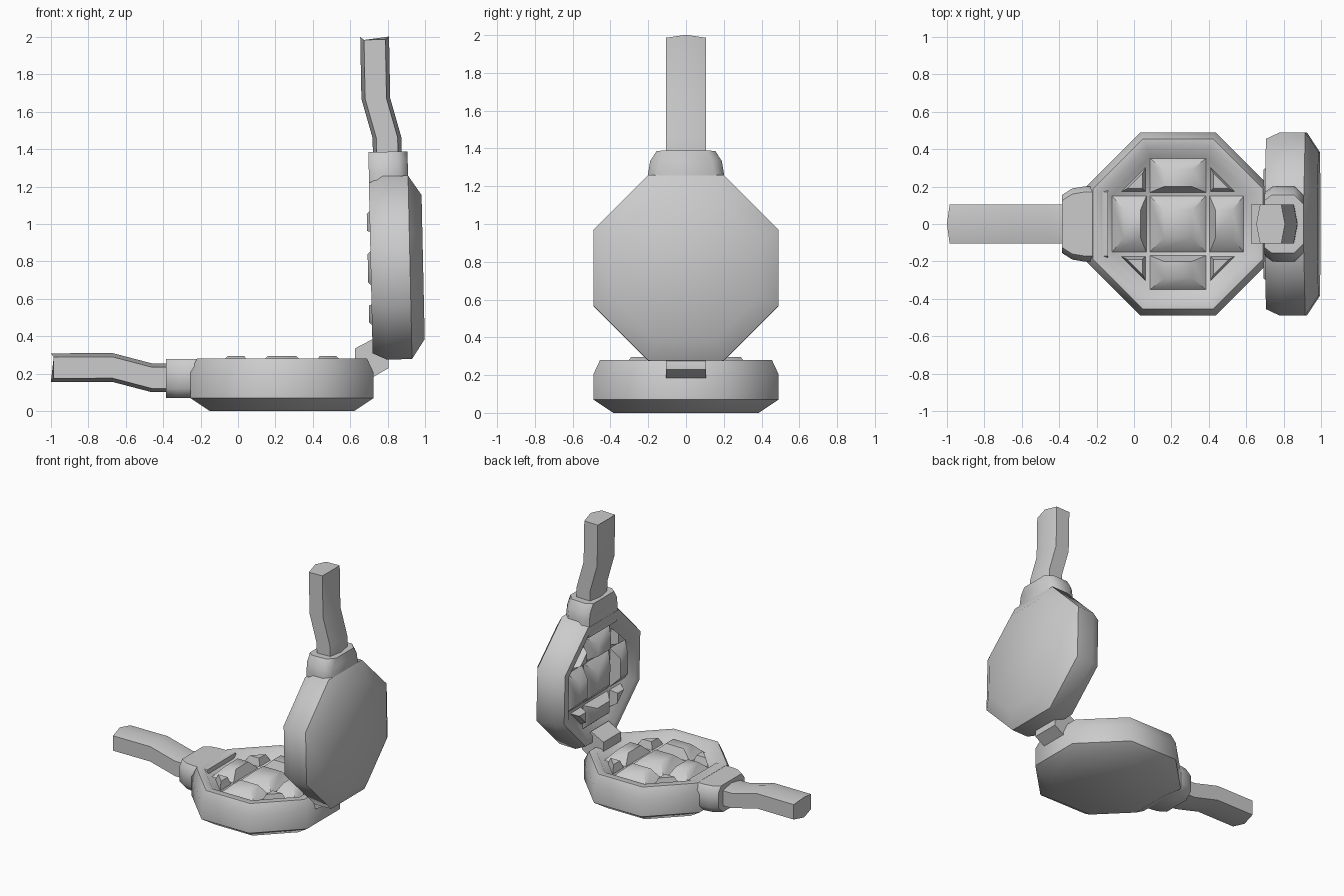
import bpy, bmesh
from mathutils import Matrix

if "Cube" in bpy.data.objects:
    bpy.data.objects.remove(bpy.data.objects["Cube"])

CX = 0.235  # centre of the round plate along x


def add_rings(bm, rings, cap_start=True, cap_end=True):
    loops = [[bm.verts.new(p) for p in r] for r in rings]
    n = len(loops[0])
    for a, b in zip(loops, loops[1:]):
        for i in range(n):
            bm.faces.new((a[i], a[(i + 1) % n], b[(i + 1) % n], b[i]))
    if cap_start:
        bm.faces.new(loops[0][::-1])
    if cap_end:
        bm.faces.new(loops[-1])
    bm.normal_update()


def finish(bm, name, angle, matrix):
    bmesh.ops.recalc_face_normals(bm, faces=bm.faces)
    me = bpy.data.meshes.new(name)
    bm.to_mesh(me)
    bm.free()
    ob = bpy.data.objects.new(name, me)
    bpy.context.collection.objects.link(ob)
    ob.matrix_world = matrix
    bpy.ops.object.select_all(action='DESELECT')
    ob.select_set(True)
    bpy.context.view_layer.objects.active = ob
    bpy.ops.object.shade_smooth_by_angle(angle=angle)
    return ob


def octagon(r, z):
    s = r * 0.41
    pts = [(r, -s), (r, s), (s, r), (-s, r), (-r, s), (-r, -s), (-s, -r), (s, -r)]
    return [(CX + x, y, z) for x, y in pts]


def build_half(prefix, m):
    # octagonal pan with rounded rim and sunken plate
    bm = bmesh.new()
    profile = [(0.385, 0.0), (0.49, 0.07), (0.49, 0.205), (0.455, 0.28),
               (0.405, 0.28), (0.36, 0.225)]
    add_rings(bm, [octagon(r, z) for r, z in profile])
    finish(bm, prefix + "_pan", 0.9, m)

    # waffle bumps: centre, four sides, four cut corners
    bm = bmesh.new()
    zb, zt = 0.215, 0.295

    def bump(base, top, turns, zt=zt):
        for k in turns:
            c, s = [(1, 0), (0, 1), (-1, 0), (0, -1)][k]
            add_rings(bm, [[(CX + u * c - v * s, u * s + v * c, z) for u, v in ring]
                           for ring, z in ((base, zb), (top, zt))])

    def rect(u0, u1, v):
        return [(u0, -v), (u1, -v), (u1, v), (u0, v)]

    bump(rect(-0.16, 0.16, 0.16), rect(-0.075, 0.075, 0.075), [0])
    bump(rect(0.165, 0.36, 0.16), rect(0.2, 0.29, 0.075), range(4))
    bump([(0.17, 0.17), (0.31, 0.17), (0.17, 0.31)],
         [(0.19, 0.19), (0.27, 0.19), (0.19, 0.27)], range(4), 0.28)
    finish(bm, prefix + "_waffle_grid", 0.9, m)

    # neck socket between pan and handle
    bm = bmesh.new()
    rings = []
    for x, w, lo in ((-0.14, 0.2, 0.065), (-0.27, 0.2, 0.07),
                     (-0.33, 0.19, 0.07), (-0.385, 0.155, 0.07)):
        rings.append([(x, -w + 0.05, lo), (x, w - 0.05, lo), (x, w, lo + 0.05),
                      (x, w, 0.24), (x, w - 0.03, 0.279), (x, -w + 0.03, 0.279),
                      (x, -w, 0.24), (x, -w, lo + 0.05)])
    add_rings(bm, rings)
    finish(bm, prefix + "_handle_socket", 0.9, m)

    # cranked six-sided handle with a shallow pointed end
    bm = bmesh.new()
    rings = []
    for x, z, dip in ((-0.35, 0.178, 0), (-0.46, 0.178, 0),
                      (-0.67, 0.233, 0), (-0.985, 0.232, 0.015)):
        rings.append([(x, -0.105, z - 0.057), (x - dip, 0, z - 0.077),
                      (x, 0.105, z - 0.057), (x, 0.105, z + 0.057),
                      (x - dip, 0, z + 0.077), (x, -0.105, z + 0.057)])
    add_rings(bm, rings)
    finish(bm, prefix + "_handle", 0.9, m)


# lower half, and the lid as the same half swung upright
build_half("base", Matrix())
t = 0.022
lid = Matrix(((t, 0, -1, 1.0 - t * 0.72), (0, -1, 0, 0),
              (-1, 0, -t, 1.005), (0, 0, 0, 1)))
build_half("lid", lid)

# hinge block joining both halves
bm = bmesh.new()
prof = [(0.625, 0.335), (0.73, 0.39), (0.805, 0.29),
        (0.805, 0.23), (0.71, 0.175), (0.625, 0.265)]
add_rings(bm, [[(x, y, z) for x, z in prof] for y in (-0.105, 0.105)])
finish(bm, "hinge", 0.7, Matrix())
